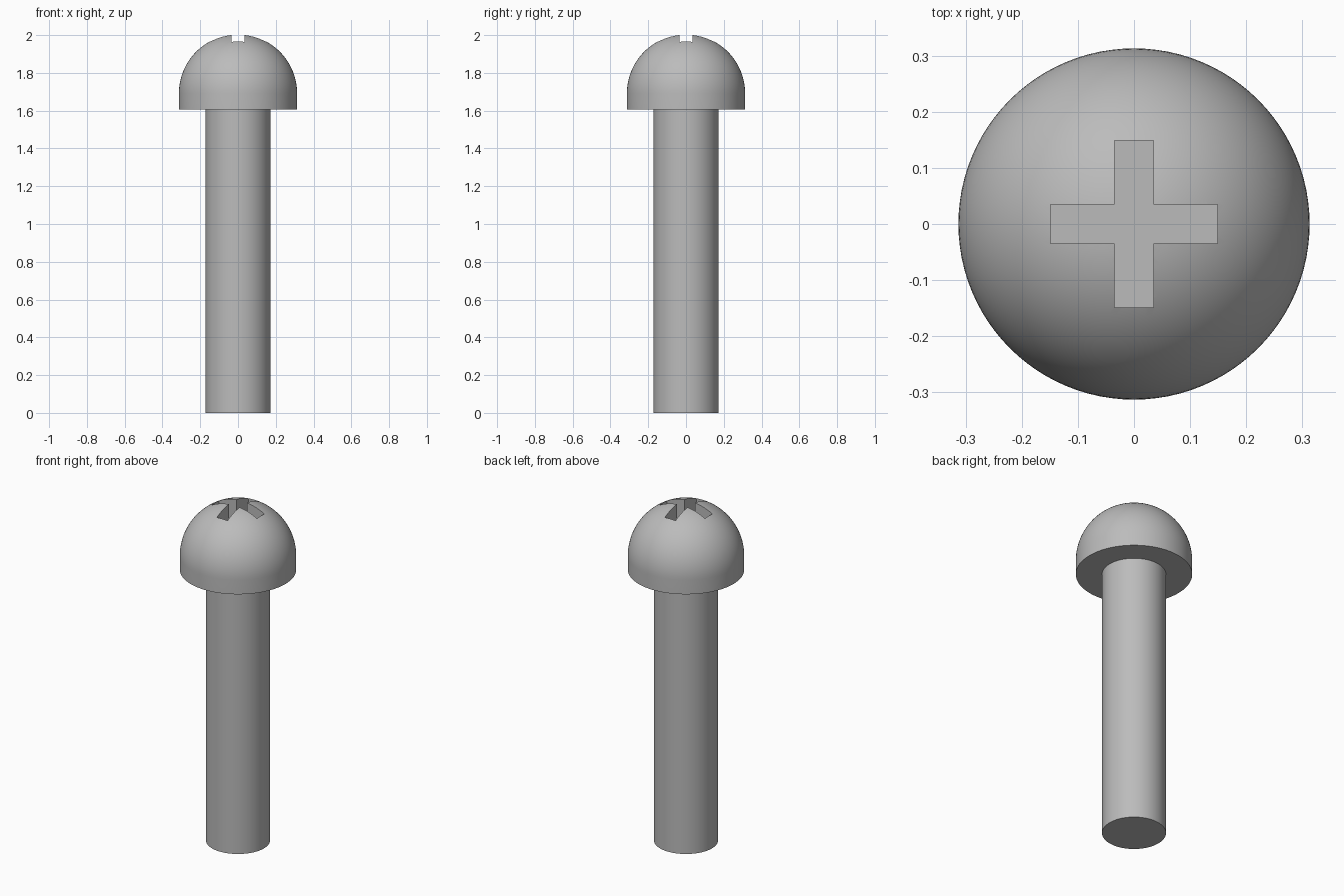
import bpy, bmesh, math
from mathutils import Matrix, Vector

if "Cube" in bpy.data.objects:
    bpy.data.objects.remove(bpy.data.objects["Cube"], do_unlink=True)

SEGMENTS = 96
HEAD_R, SHAFT_R = 0.313, 0.172
HEAD_BASE, DOME_BASE = 1.607, 1.691
SLOT_LENGTH, SLOT_WIDTH, SLOT_FLOOR = 0.298, 0.07, 1.85

steel = bpy.data.materials.new("steel_grey")
steel.use_nodes = True
grey = (0.5, 0.5, 0.5, 1)
steel.diffuse_color = grey
steel.node_tree.nodes["Principled BSDF"].inputs["Base Color"].default_value = grey


def make_object(name, bm):
    bmesh.ops.recalc_face_normals(bm, faces=bm.faces)
    mesh = bpy.data.meshes.new(name)
    bm.to_mesh(mesh)
    bm.free()
    mesh.materials.append(steel)
    obj = bpy.data.objects.new(name, mesh)
    bpy.context.collection.objects.link(obj)
    return obj


def lathe(name, profile):
    """Revolve (radius, height) points into a closed solid."""
    bm = bmesh.new()
    verts = [bm.verts.new((r, 0, z)) for r, z in profile]
    edges = [bm.edges.new(pair) for pair in zip(verts, verts[1:])]
    bmesh.ops.spin(bm, geom=verts + edges, cent=(0, 0, 0), axis=(0, 0, 1),
                   angle=math.tau, steps=SEGMENTS, use_duplicate=False)
    bmesh.ops.remove_doubles(bm, verts=bm.verts, dist=1e-5)
    return make_object(name, bm)


def box(name, size, centre):
    bm = bmesh.new()
    matrix = Matrix.Translation(centre) @ Matrix.Diagonal(Vector(size).to_4d())
    bmesh.ops.create_cube(bm, size=1, matrix=matrix)
    return make_object(name, bm)


def activate(obj):
    bpy.ops.object.select_all(action="DESELECT")
    obj.select_set(True)
    bpy.context.view_layer.objects.active = obj


# Shaft: plain rod with a flat end
shaft = lathe("shaft", [(0, 0), (SHAFT_R, 0), (SHAFT_R, HEAD_BASE), (0, HEAD_BASE)])

# Head: short straight rim under a hemispherical dome
STEPS = 28
arc = [i * math.pi / 2 / STEPS for i in range(STEPS)]
dome = [(HEAD_R * math.cos(a), DOME_BASE + HEAD_R * math.sin(a)) for a in arc]
head = lathe("head", [(0, HEAD_BASE), (HEAD_R, HEAD_BASE)] + dome
             + [(0, DOME_BASE + HEAD_R)])

# Cross-shaped driver recess
activate(head)
depth = 0.4
for size in ((SLOT_LENGTH, SLOT_WIDTH, depth), (SLOT_WIDTH, SLOT_LENGTH, depth)):
    cutter = box("slot_cutter", size, (0, 0, SLOT_FLOOR + depth / 2))
    cutter.hide_render = True
    cut = head.modifiers.new("slot", "BOOLEAN")
    cut.operation = "DIFFERENCE"
    cut.solver = "EXACT"
    cut.object = cutter
    bpy.ops.object.modifier_apply(modifier=cut.name)
    bpy.data.objects.remove(cutter, do_unlink=True)

# Smooth curved sides, crisp rims
for part in (shaft, head):
    activate(part)
    bpy.ops.object.shade_smooth_by_angle(angle=math.radians(30))
